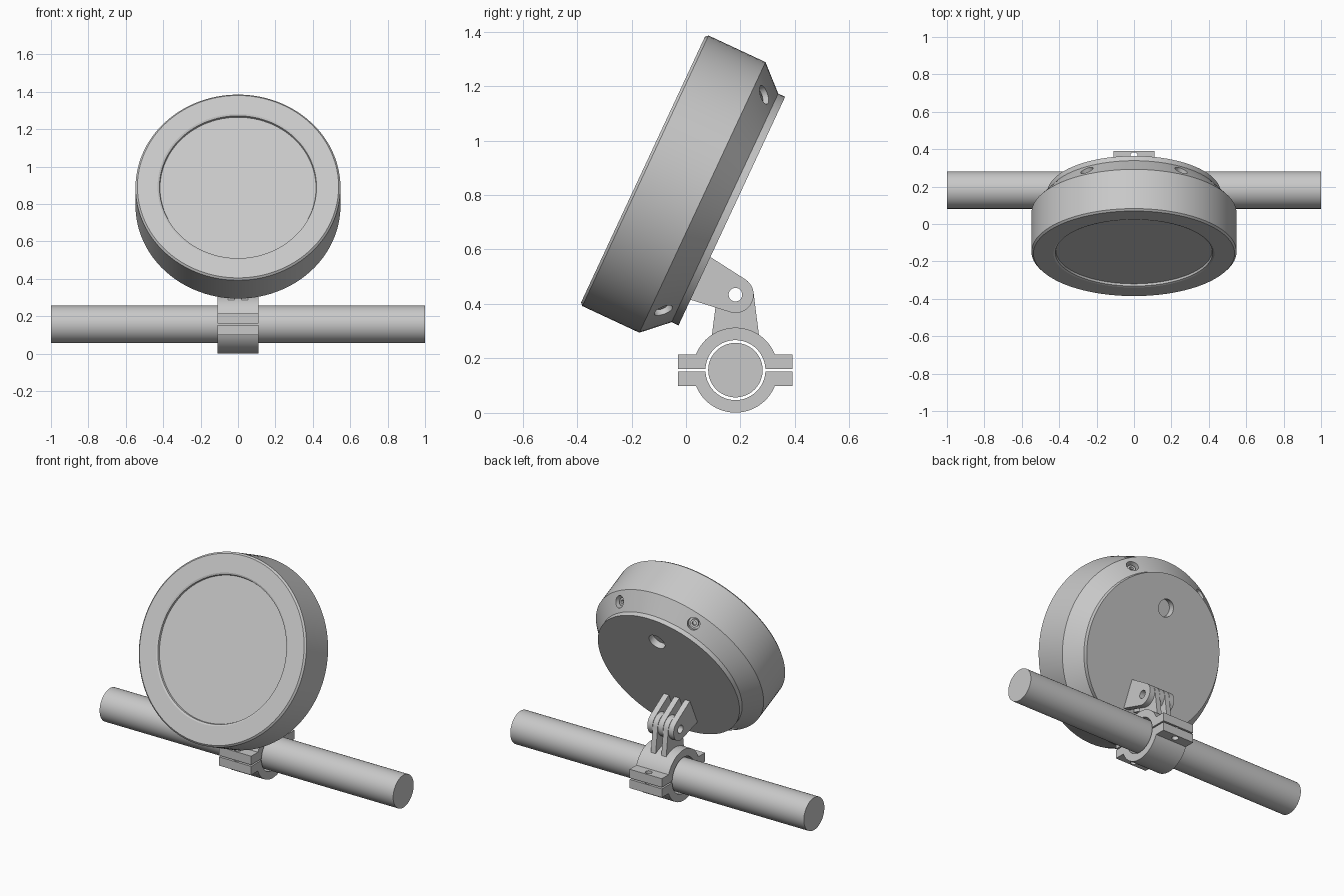
import bpy
import bmesh
from math import radians, sin, cos, asin, pi
from mathutils import Matrix, Vector

if "Cube" in bpy.data.objects:
    bpy.data.objects.remove(bpy.data.objects["Cube"], do_unlink=True)

grey = bpy.data.materials.new("light_grey")
grey.use_nodes = True
grey.diffuse_color = (0.58, 0.58, 0.58, 1)
grey.node_tree.nodes["Principled BSDF"].inputs["Base Color"].default_value = grey.diffuse_color


def finish(name, bm, matrix=Matrix()):
    bmesh.ops.remove_doubles(bm, verts=bm.verts, dist=1e-5)
    bmesh.ops.recalc_face_normals(bm, faces=bm.faces)
    mesh = bpy.data.meshes.new(name)
    bm.to_mesh(mesh)
    bm.free()
    ob = bpy.data.objects.new(name, mesh)
    bpy.context.collection.objects.link(ob)
    ob.matrix_world = matrix
    mesh.materials.append(grey)
    return ob


def activate(ob):
    bpy.ops.object.select_all(action='DESELECT')
    ob.select_set(True)
    bpy.context.view_layer.objects.active = ob


def smooth(ob):
    activate(ob)
    bpy.ops.object.shade_smooth_by_angle(angle=radians(20))


def lathe(name, profile, matrix=Matrix(), steps=48, closed=False):
    """Spin (radius, z) points round the local z axis."""
    bm = bmesh.new()
    verts = [bm.verts.new((r, 0, z)) for r, z in profile]
    pairs = list(zip(verts, verts[1:]))
    if closed:
        pairs.append((verts[-1], verts[0]))
    edges = [bm.edges.new(p) for p in pairs]
    bmesh.ops.spin(bm, geom=verts + edges, cent=(0, 0, 0), axis=(0, 0, 1),
                   angle=2 * pi, steps=steps)
    return finish(name, bm, matrix)


def rod(name, radius, half, matrix, steps=32):
    return lathe(name, [(0, -half), (radius, -half), (radius, half), (0, half)],
                 matrix, steps)


def plate(name, outline, x, half, matrix=Matrix()):
    """Extrude a (y, z) outline along x."""
    bm = bmesh.new()
    face = bm.faces.new([bm.verts.new((x - half, y, z)) for y, z in outline])
    out = bmesh.ops.extrude_face_region(bm, geom=[face])
    moved = [v for v in out["geom"] if isinstance(v, bmesh.types.BMVert)]
    bmesh.ops.translate(bm, verts=moved, vec=(2 * half, 0, 0))
    return finish(name, bm, matrix)


def arc(radius, start, end, n):
    return [(radius * cos(start + (end - start) * i / n),
             radius * sin(start + (end - start) * i / n)) for i in range(n + 1)]


def cut(ob, cutters):
    activate(ob)
    for c in cutters:
        c.hide_render = True
        mod = ob.modifiers.new("cut", 'BOOLEAN')
        mod.operation, mod.solver, mod.object = 'DIFFERENCE', 'EXACT', c
        bpy.context.view_layer.update()
        bpy.ops.object.modifier_apply(modifier=mod.name)
        bpy.data.objects.remove(c, do_unlink=True)


ALONG_X = Matrix.Rotation(pi / 2, 4, 'Y')
TILT = radians(65)
HEAD = Matrix.Translation((0, -0.158, 0.893)) @ Matrix.Rotation(TILT, 4, 'X')
PIVOT = Vector((0, 0.1815, 0.434))
ROD = Matrix.Translation((0, 0.1815, 0.157))

# Round housing: recessed front, chamfered rim, straight wall, sloping back
housing = lathe("housing", [
    (0, -0.016), (0.417, -0.016), (0.42, -0.004), (0.43, 0), (0.538, 0),
    (0.548, -0.01), (0.548, -0.241), (0.463, -0.332), (0.463, -0.36),
    (0, -0.36)], HEAD, 96)

# Four screw bores on the slope and one bore in the back
slope = Vector((0.73, 0, -0.683)).normalized()
frames = []
for a in (60, 120, 240, 300):
    frames.append(HEAD @ Matrix.Rotation(radians(a), 4, 'Z')
                  @ Matrix.Translation((0.505, 0, -0.287))
                  @ slope.to_track_quat('Z', 'Y').to_matrix().to_4x4())
bores = [rod("bore_cutter", 0.036, 0.04, f, 24) for f in frames]
bores.append(rod("bore_cutter", 0.052, 0.04,
                 HEAD @ Matrix.Translation((0, 0.272, -0.36)), 32))
cut(housing, bores)
smooth(housing)
for i, f in enumerate(frames):
    smooth(lathe(f"screw_{i + 1}", [(0.012, -0.041), (0.024, -0.041),
                                    (0.024, -0.018), (0.012, -0.018)],
                 f, 24, closed=True))


# Hinge fingers: tapered tongue with a rounded, drilled end
def finger(name, x, half, length, angle):
    lean = asin(0.02 / length)
    tip = arc(0.067, lean, pi - lean, 20)
    outline = [(0.087, -length)] + tip + [(-0.087, -length)]
    at = Matrix.Translation(PIVOT)
    ob = plate(name, outline, x, half, at @ Matrix.Rotation(angle, 4, 'X'))
    cut(ob, [rod("pin_cutter", 0.025, 0.3, at @ ALONG_X, 24)])
    smooth(ob)


PITCH = 0.036
for i, k in enumerate((-2, 0, 2)):
    finger(f"housing_finger_{i + 1}", k * PITCH, 0.0175, 0.146, TILT - pi)
for i, k in enumerate((-1, 1)):
    finger(f"clamp_finger_{i + 1}", k * PITCH, 0.0165, 0.154, 0)

# Split clamp: two half rings with drilled ears
GAP, EAR, REACH = 0.0045, 0.058, 0.21
R_OUT, R_IN = 0.156, 0.11
t_out, t_in = asin(EAR / R_OUT), asin(GAP / R_IN)
half_ring = ([(REACH, GAP), (REACH, EAR)] + arc(R_OUT, t_out, pi - t_out, 40)
             + [(-REACH, EAR), (-REACH, GAP)] + arc(R_IN, pi - t_in, t_in, 40))
for name, s in (("upper_clamp", 1), ("lower_clamp", -1)):
    ob = plate(name, [(y, s * z) for y, z in half_ring], 0, 0.11, ROD)
    cut(ob, [rod("bolt_cutter", 0.02, 0.3,
                 ROD @ Matrix.Translation((0, side * 0.182, 0)), 24)
             for side in (-1, 1)])
    smooth(ob)

# Horizontal bar held by the clamp
smooth(rod("bar", 0.1, 1.0, ROD @ ALONG_X, 64))
